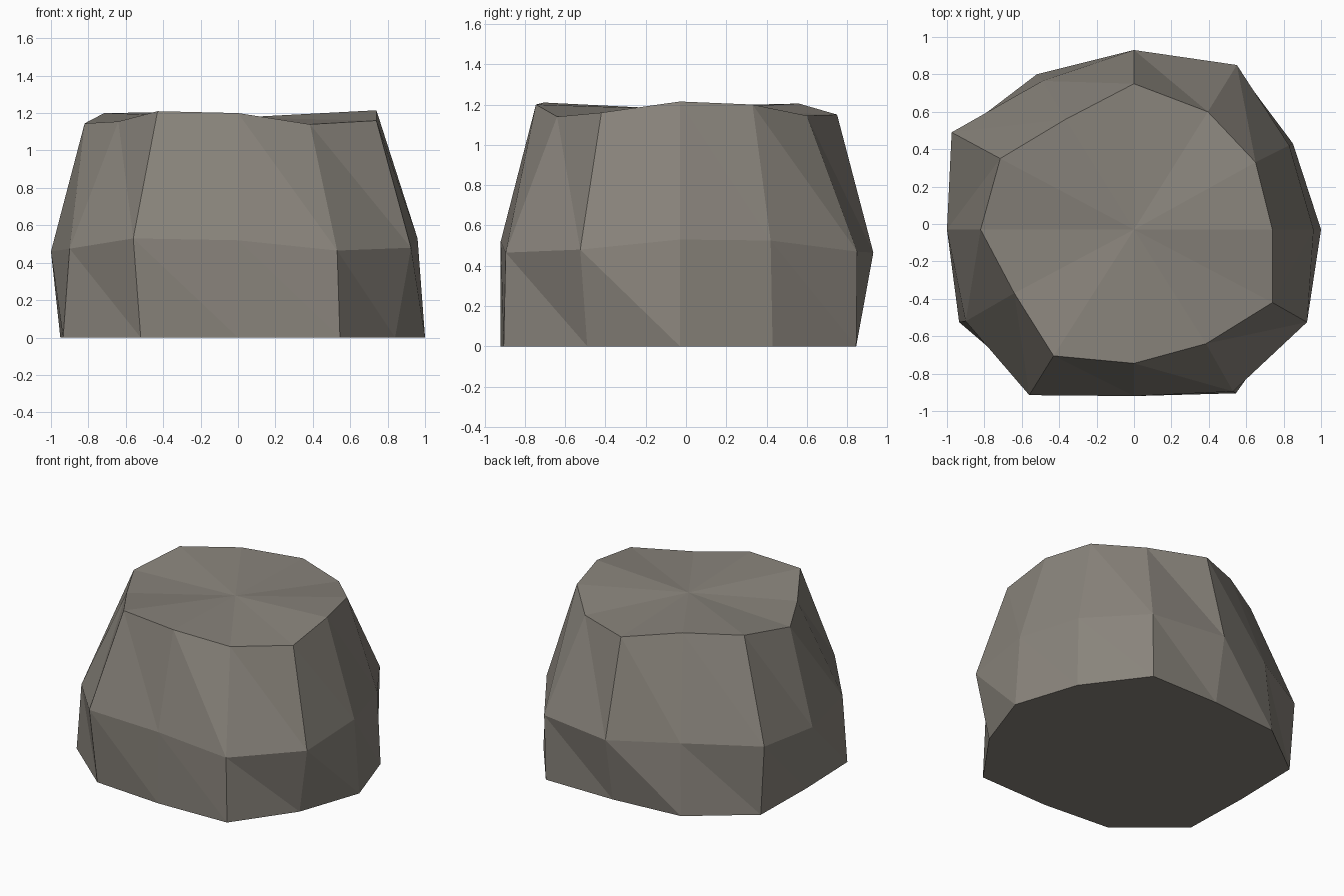
import bpy, bmesh

# Rings of twelve points, counter-clockwise from +x
bottom = [(1.0, -.03, 0), (.85, .43, 0), (.54, .845, 0), (0, .845, 0),
          (-.52, .80, 0), (-.94, .48, 0), (-.95, -.03, 0), (-.935, -.525, 0),
          (-.52, -.88, 0), (0, -.92, 0), (.545, -.905, 0), (.84, -.49, 0)]
middle = [(.96, -.03, .53), (.83, .42, .525), (.55, .85, .47), (0, .93, .465),
          (-.49, .765, .51), (-.975, .49, .51), (-1, -.03, .46), (-.9, -.52, .475),
          (-.56, -.915, .53), (0, -.92, .52), (.53, -.895, .465), (.925, -.525, .48)]
top = [(.74, -.03, 1.215), (.65, .33, 1.20), (.395, .60, 1.145), (0, .75, 1.15),
       (-.365, .56, 1.205), (-.715, .35, 1.20), (-.82, -.03, 1.145), (-.64, -.37, 1.155),
       (-.43, -.705, 1.21), (0, -.745, 1.20), (.385, -.64, 1.14), (.74, -.42, 1.16)]

bm = bmesh.new()
rings = [[bm.verts.new(p) for p in ring] for ring in (bottom, middle, top)]
n = len(top)

# Faceted sides, split along matching diagonals
for low, high in zip(rings, rings[1:]):
    for i in range(n):
        j = (i + 1) % n
        bm.faces.new((low[i], low[j], high[i]))
        bm.faces.new((low[j], high[j], high[i]))

# Slightly dished cap and flat base
centre = bm.verts.new((0, -.03, 1.176))
for i in range(n):
    bm.faces.new((rings[2][i], rings[2][(i + 1) % n], centre))
bm.faces.new(rings[0][::-1])

mesh = bpy.data.meshes.new("rock")
bm.to_mesh(mesh)
bm.free()

stone = bpy.data.materials.new("warm grey stone")
stone.diffuse_color = (.25, .23, .20, 1)
mesh.materials.append(stone)
bpy.context.collection.objects.link(bpy.data.objects.new("rock", mesh))
